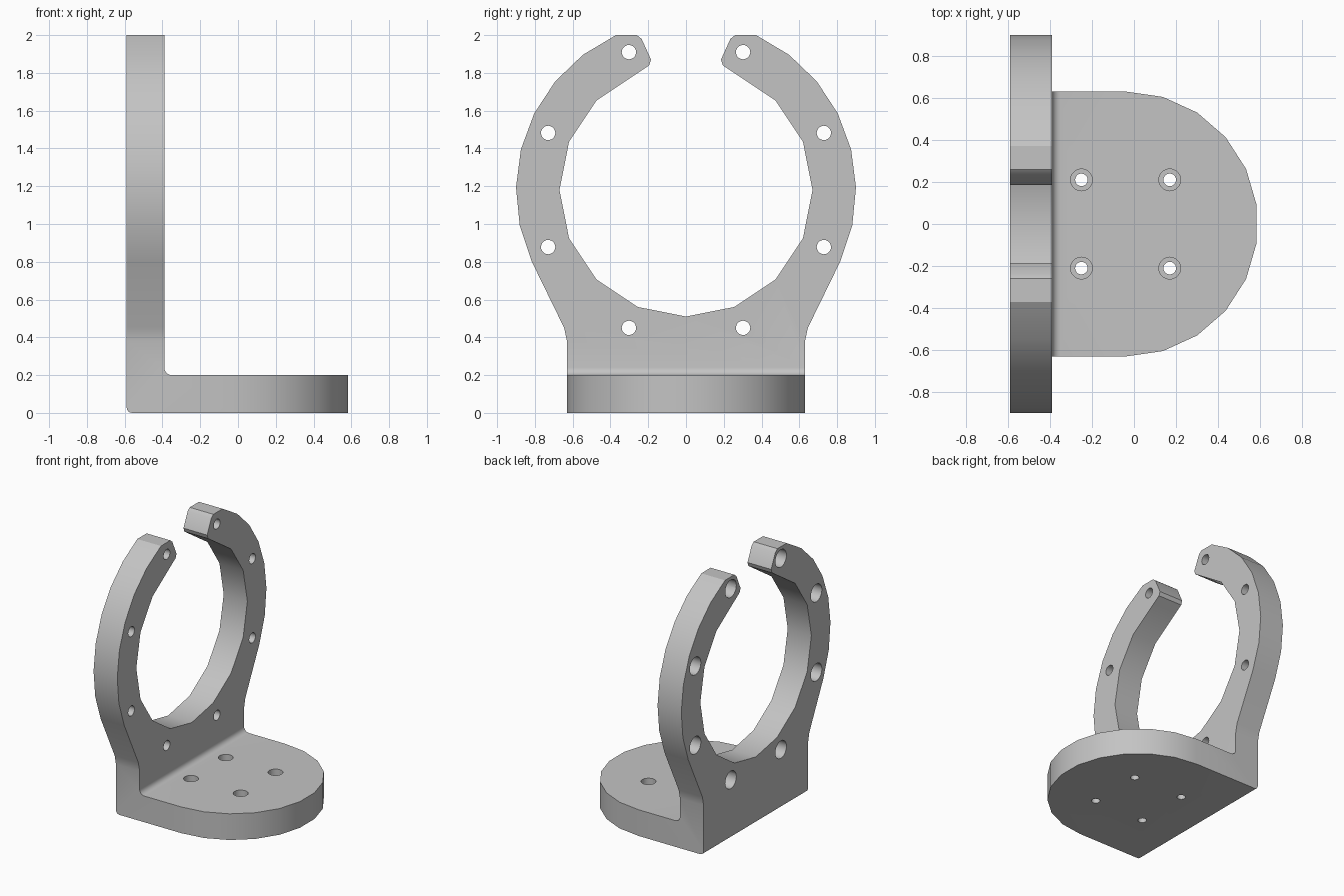
import bpy
import bmesh
from math import sin, cos, pi, radians
from mathutils import Matrix, Vector

if "Cube" in bpy.data.objects:
    bpy.data.objects.remove(bpy.data.objects["Cube"], do_unlink=True)

# Single matte grey
grey = bpy.data.materials.new("plain grey")
grey.use_nodes = True
grey.diffuse_color = (0.55, 0.55, 0.55, 1)
grey.node_tree.nodes["Principled BSDF"].inputs["Base Color"].default_value = (0.55, 0.55, 0.55, 1)

BACK, FACE = -0.59, -0.39      # upright plate, x range
HALF = 0.63                    # half width of the foot
FOOT = 0.2                     # foot thickness
ARC_X = -0.04                  # centre of the rounded foot end
RING_Z = 1.18                  # centre of the ring


def arc(cx, cy, r, start, end, steps):
    angles = [radians(start + (end - start) * i / steps) for i in range(steps + 1)]
    return [(cx + r * cos(a), cy + r * sin(a)) for a in angles]


def finish(name, bm):
    bmesh.ops.recalc_face_normals(bm, faces=bm.faces)
    mesh = bpy.data.meshes.new(name)
    bm.to_mesh(mesh)
    bm.free()
    mesh.materials.append(grey)
    obj = bpy.data.objects.new(name, mesh)
    bpy.context.collection.objects.link(obj)
    return obj


def prism(name, profile, place, low, high):
    """Extrude a 2D profile; place(u, v, w) maps profile and depth to xyz."""
    bm = bmesh.new()
    face = bm.faces.new([bm.verts.new(place(u, v, low)) for u, v in profile])
    new = bmesh.ops.extrude_face_region(bm, geom=[face])["geom"]
    move = Vector(place(0, 0, high)) - Vector(place(0, 0, low))
    bmesh.ops.translate(bm, vec=move, verts=[g for g in new if isinstance(g, bmesh.types.BMVert)])
    return finish(name, bm)


def drills(name, centres, radius, depth, turn):
    bm = bmesh.new()
    for c in centres:
        bmesh.ops.create_cone(bm, cap_ends=True, segments=20, radius1=radius, radius2=radius,
                              depth=depth, matrix=Matrix.Translation(c) @ turn)
    return finish(name, bm)


def boolean(target, tool, operation):
    tool.hide_render = True
    mod = target.modifiers.new("cut", "BOOLEAN")
    mod.operation, mod.object, mod.solver = operation, tool, "EXACT"
    bpy.context.view_layer.objects.active = target
    bpy.ops.object.modifier_apply(modifier=mod.name)
    bpy.data.objects.remove(tool, do_unlink=True)


# L-shaped section with filleted inside corner and rounded heel
section = arc(BACK + 0.03, 0.03, 0.03, 180, 270, 4)
section += [(1, 0), (1, FOOT)]
section += arc(FACE + 0.04, FOOT + 0.04, 0.04, 270, 180, 5)
section += [(FACE, 2.2), (BACK, 2.2)]
bracket = prism("angle_bracket", section, lambda u, v, w: (u, w, v), -1.1, 1.1)

# Open ring outline with flared neck, mirrored about the middle
half = [(HALF, -0.2), (HALF, 0.38), (0.645, 0.45)]
half += arc(0, RING_Z, 0.9, -25, 65.6, 7)
half += [(0.26, 2.0), (0.235, 1.98), (0.185, 1.87), (0.195, 1.84)]
half += arc(0, RING_Z, 0.67, 67.5, -90, 7)
half[-1] = (0, half[-1][1])
outline = half + [(-y, z) for y, z in reversed(half[:-1])]
ring = prism("ring_outline", outline, lambda u, v, w: (w, u, v), -1.2, 1.2)
boolean(bracket, ring, "INTERSECT")

# Rounded end of the foot
footprint = [(-1, -1.3), (ARC_X, -1.3)] + arc(ARC_X, 0, HALF, -90, 90, 11)
footprint += [(ARC_X, 1.3), (-1, 1.3)]
boolean(bracket, prism("foot_outline", footprint, lambda u, v, w: (u, v, w), -0.5, 2.5), "INTERSECT")

# Ring screw holes, counterbored from the back
along_x = Matrix.Rotation(pi / 2, 4, "Y")
ring_holes = arc(0, RING_Z, 0.79, 22.5, 337.5, 7)
boolean(bracket, drills("ring_bores", [(FACE, y, z) for y, z in ring_holes], 0.038, 0.6, along_x), "DIFFERENCE")
boolean(bracket, drills("ring_sinks", [(BACK, y, z) for y, z in ring_holes], 0.067, 0.2, along_x), "DIFFERENCE")

# Foot screw holes, counterbored from above
foot_holes = [(ARC_X + i * 0.21, j * 0.21) for i in (-1, 1) for j in (-1, 1)]
upright = Matrix.Identity(4)
boolean(bracket, drills("foot_bores", [(x, y, 0.1) for x, y in foot_holes], 0.03, 0.6, upright), "DIFFERENCE")
boolean(bracket, drills("foot_sinks", [(x, y, FOOT) for x, y in foot_holes], 0.052, 0.2, upright), "DIFFERENCE")

# Smooth the curves, keep the edges crisp
bpy.ops.object.select_all(action="DESELECT")
bracket.select_set(True)
bpy.context.view_layer.objects.active = bracket
bpy.ops.object.shade_smooth_by_angle(angle=radians(30))
